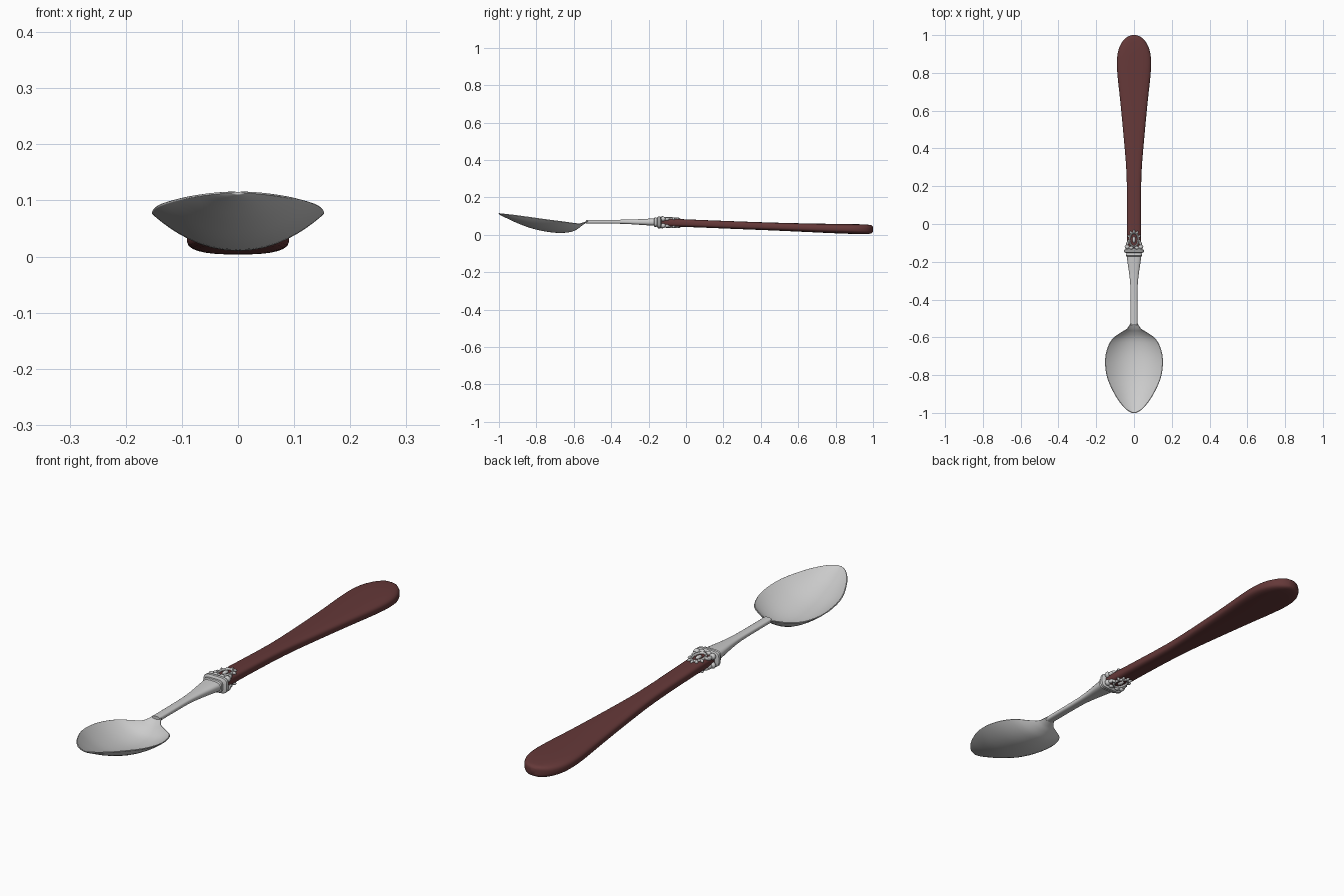
import bpy, bmesh, math
from mathutils import Matrix, Vector

if "Cube" in bpy.data.objects:
    bpy.data.objects.remove(bpy.data.objects["Cube"])


def finish(name, bm, mat=None, angle=40):
    bmesh.ops.recalc_face_normals(bm, faces=bm.faces)
    me = bpy.data.meshes.new(name)
    bm.to_mesh(me)
    bm.free()
    ob = bpy.data.objects.new(name, me)
    bpy.context.collection.objects.link(ob)
    if mat:
        me.materials.append(mat)
    bpy.ops.object.select_all(action='DESELECT')
    ob.select_set(True)
    bpy.context.view_layer.objects.active = ob
    bpy.ops.object.shade_smooth_by_angle(angle=math.radians(angle))
    return ob


def smooth(rows, n):
    """Catmull-Rom resampling of a list of tuples."""
    out = []
    for i in range(len(rows) - 1):
        p = [rows[max(0, min(len(rows) - 1, i + k))] for k in (-1, 0, 1, 2)]
        for s in range(n):
            t = s / n
            out.append([0.5 * (2 * b + (c - a) * t + (2 * a - 5 * b + 4 * c - d) * t * t
                               + (3 * b - a - 3 * c + d) * t ** 3) for a, b, c, d in zip(*p)])
    return out + [list(rows[-1])]


def loft(name, rows, power, sides=24, mat=None, angle=40):
    """Rows are (y, half width, bottom z, top z); superellipse sections."""
    bm = bmesh.new()
    rings = []
    for y, w, lo, hi in rows:
        ring = []
        for k in range(sides):
            a = 2 * math.pi * (k + 0.5) / sides
            c, s = math.cos(a), math.sin(a)
            ring.append(bm.verts.new((
                w * math.copysign(abs(c) ** (2 / power), c), y,
                (lo + hi) / 2 + (hi - lo) / 2 * math.copysign(abs(s) ** (2 / power), s))))
        rings.append(ring)
    for r, q in zip(rings, rings[1:]):
        for k in range(sides):
            bm.faces.new((r[k], r[(k + 1) % sides], q[(k + 1) % sides], q[k]))
    bm.faces.new(rings[0])
    bm.faces.new(rings[-1])
    return finish(name, bm, mat, angle)


red = bpy.data.materials.new("dark_red")
red.diffuse_color = (0.13, 0.04, 0.04, 1)
red.use_nodes = True
red.node_tree.nodes["Principled BSDF"].inputs["Base Color"].default_value = red.diffuse_color

# Handle
handle = [(-0.14, .038, .043, .090), (0, .038, .042, .083), (.25, .039, .032, .073),
          (.45, .054, .024, .066), (.65, .073, .015, .061), (.78, .087, .009, .059),
          (.86, .091, .006, .058), (.92, .083, .004, .057), (.965, .062, .004, .055),
          (.99, .036, .008, .052), (1.0, .012, .016, .044)]
loft("handle", smooth(handle, 3), 3.2, 28, red, 50)

# Stem
stem = [(-.535, .018, .060, .080), (-.45, .018, .060, .080), (-.34, .019, .059, .081),
        (-.27, .025, .055, .083), (-.21, .034, .051, .086), (-.165, .040, .048, .088)]
loft("stem", smooth(stem, 3), 3, 16)

# Stepped collar between stem and handle
loft("collar_front", [(-.172, .036, .049, .086), (-.168, .042, .043, .092),
                      (-.158, .042, .043, .092), (-.153, .038, .046, .089)], 4, 24)
loft("collar_back", [(-.154, .042, .042, .092), (-.149, .053, .034, .099),
                     (-.138, .053, .034, .099), (-.131, .042, .042, .092)], 4, 24)

# Bowl: columns are y, half width, rim z, keel z
outline = [(-1.0, .006, .115, .113), (-.985, .036, .113, .104), (-.95, .069, .109, .087),
           (-.9, .102, .103, .064), (-.82, .139, .092, .035), (-.74, .152, .081, .018),
           (-.67, .144, .072, .012), (-.61, .115, .064, .019), (-.575, .068, .060, .037),
           (-.555, .036, .063, .053), (-.525, .018, .074, .071)]
bm = bmesh.new()
N = 20
grid = []
for y, w, rim, keel in smooth(outline, 3):
    grid.append([])
    for k in range(N + 1):
        u = math.sin(math.pi / 2 * (2 * k / N - 1))
        grid[-1].append(bm.verts.new((w * u, y, keel + (rim - keel) * abs(u) ** 2.1)))
for r, q in zip(grid, grid[1:]):
    for k in range(N):
        bm.faces.new((r[k], r[k + 1], q[k + 1], q[k]))
bowl = finish("bowl", bm, None, 60)
sol = bowl.modifiers.new("thickness", 'SOLIDIFY')
sol.thickness = 0.004
sol.offset = 0


def bead(bm, loc, size, turn=0):
    m = Matrix.Translation(loc) @ Matrix.Rotation(turn, 4, 'Z') @ Matrix.Diagonal((*size, 1))
    bmesh.ops.create_uvsphere(bm, u_segments=12, v_segments=8, radius=1, matrix=m)


# Ornaments above and below: oval frame, centre bead, petals and scrolls
for label, side in (("top", 1), ("bottom", -1)):
    bm = bmesh.new()
    cy, zc = -.083, .0655

    def at(x, y, h):
        return Vector((x, y, zc + side * h - 0.04 * (y - cy)))

    loops = []
    for i in range(28):
        a = 2 * math.pi * i / 28
        d = Vector((math.cos(a), math.sin(a)))
        loops.append([bm.verts.new(at(d.x * (.023 + .005 * math.cos(b)),
                                      cy + d.y * (.036 + .005 * math.cos(b)),
                                      .0225 + .006 * math.sin(b)))
                      for b in (2 * math.pi * j / 8 for j in range(8))])
    for i in range(28):
        r, q = loops[i], loops[(i + 1) % 28]
        for j in range(8):
            bm.faces.new((r[j], r[(j + 1) % 8], q[(j + 1) % 8], q[j]))
    bead(bm, at(0, cy, .022), (.009, .018, .008))
    for i in range(7):
        a = math.radians(-10 + 200 * i / 6)
        bead(bm, at(.028 * math.cos(a), cy + .043 * math.sin(a), .021),
             (.011, .006, .007), a)
    for sx in (-1, 1):
        bead(bm, at(sx * .036, -.122, .018), (.014, .012, .013), sx * .5)
        bead(bm, at(sx * .034, -.102, .018), (.007, .015, .009), sx * .3)
        bead(bm, at(sx * .015, -.126, .024), (.012, .009, .009))
    finish("ornament_" + label, bm, None, 50)
